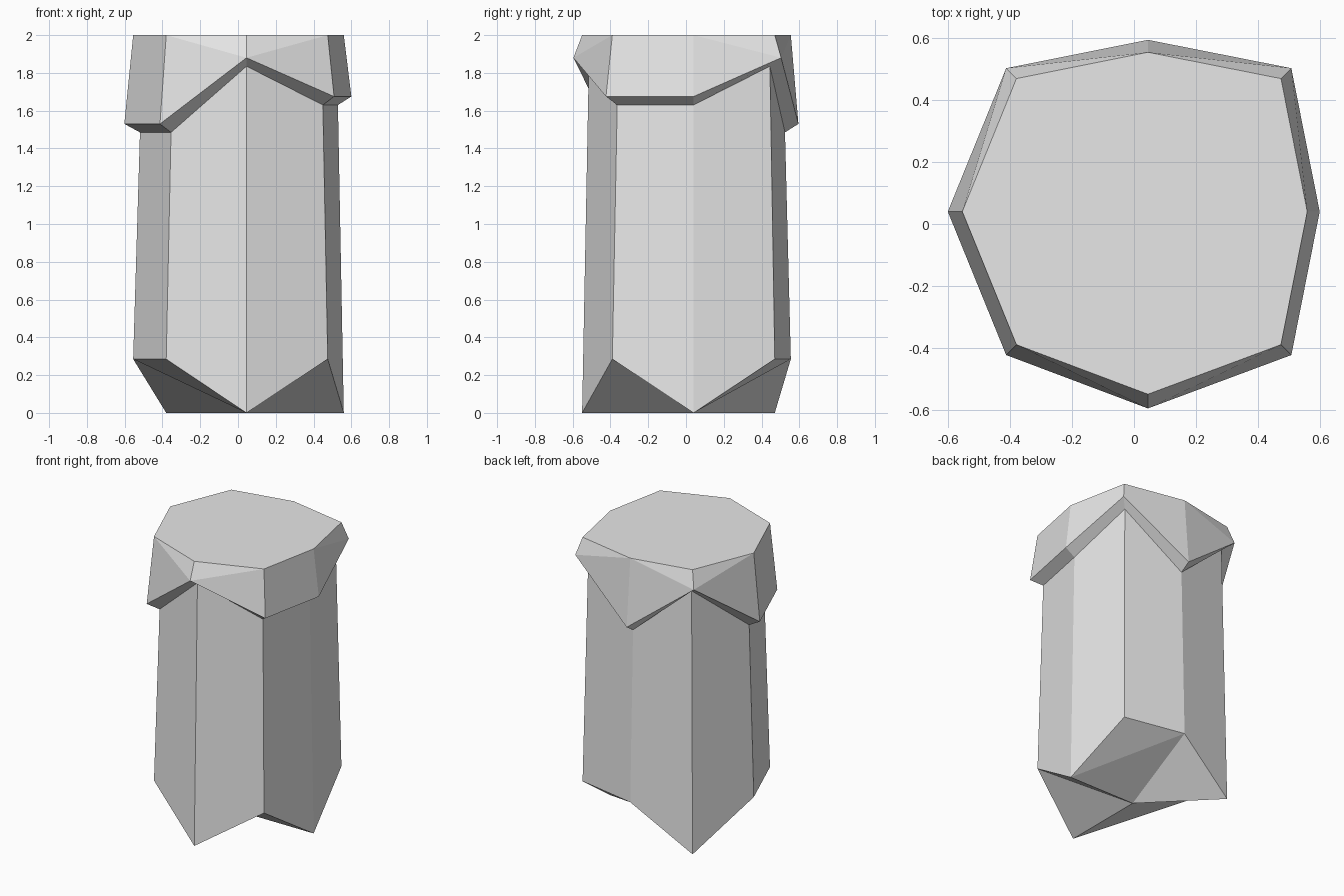
import bpy
import bmesh

cube = bpy.data.objects.get("Cube")
if cube:
    bpy.data.objects.remove(cube, do_unlink=True)

# One plain material
stone = bpy.data.materials.new("light_grey")
stone.use_nodes = True
grey = (0.8, 0.8, 0.8, 1.0)
stone.diffuse_color = grey
stone.node_tree.nodes["Principled BSDF"].inputs["Base Color"].default_value = grey

# Eight-sided outline, counter-clockwise from the front corner
CX, CY = 0.045, 0.04
outline = [(0.045, -0.55), (0.475, -0.39), (0.56, 0.04), (0.475, 0.47),
           (0.045, 0.555), (-0.38, 0.47), (-0.555, 0.04), (-0.38, -0.39)]
HIGH, MID, LOW = 1.88, 1.675, 1.53
lip_heights = [HIGH, MID, MID, HIGH, LOW, HIGH, LOW, LOW]
UP = 0.285
foot_heights = [0, UP, 0, UP, UP, 0, UP, UP]
N = len(outline)

bm = bmesh.new()


def ring(scale, heights):
    """Outline scaled about the column axis, with one height per corner."""
    return [bm.verts.new((CX + (x - CX) * scale, CY + (y - CY) * scale, z))
            for (x, y), z in zip(outline, heights)]


foot = ring(1.0, foot_heights)
neck = ring(0.94, [z - 0.045 for z in lip_heights])
lip = ring(1.078, lip_heights)
top = ring(1.0, [2.0] * N)

# Column sides, cap underside and cap sides
for i in range(N):
    j = (i + 1) % N
    bm.faces.new((foot[i], foot[j], neck[j], neck[i]))
    bm.faces.new((neck[i], neck[j], lip[j], lip[i]))
    if lip_heights[i] == lip_heights[j]:
        bm.faces.new((lip[i], lip[j], top[j], top[i]))
    elif lip_heights[i] > lip_heights[j]:
        bm.faces.new((lip[i], lip[j], top[j]))
        bm.faces.new((lip[i], top[j], top[i]))
    else:
        bm.faces.new((lip[i], lip[j], top[i]))
        bm.faces.new((lip[j], top[j], top[i]))

# Flat top
bm.faces.new(top)

# Faceted base: four quarters meeting at a central point
centre = bm.verts.new((CX, CY, 0))
for i in range(0, N, 2):
    a, b, c = foot[i], foot[i + 1], foot[(i + 2) % N]
    if foot_heights[i] == 0 and foot_heights[(i + 2) % N] == 0 or foot_heights[i + 1] == 0:
        bm.faces.new((centre, b, a))
        bm.faces.new((centre, c, b))
    else:
        bm.faces.new((a, c, b))
        bm.faces.new((centre, c, a))

bmesh.ops.recalc_face_normals(bm, faces=bm.faces)
mesh = bpy.data.meshes.new("stone_column")
bm.to_mesh(mesh)
bm.free()
mesh.materials.append(stone)
column = bpy.data.objects.new("stone_column", mesh)
bpy.context.collection.objects.link(column)
